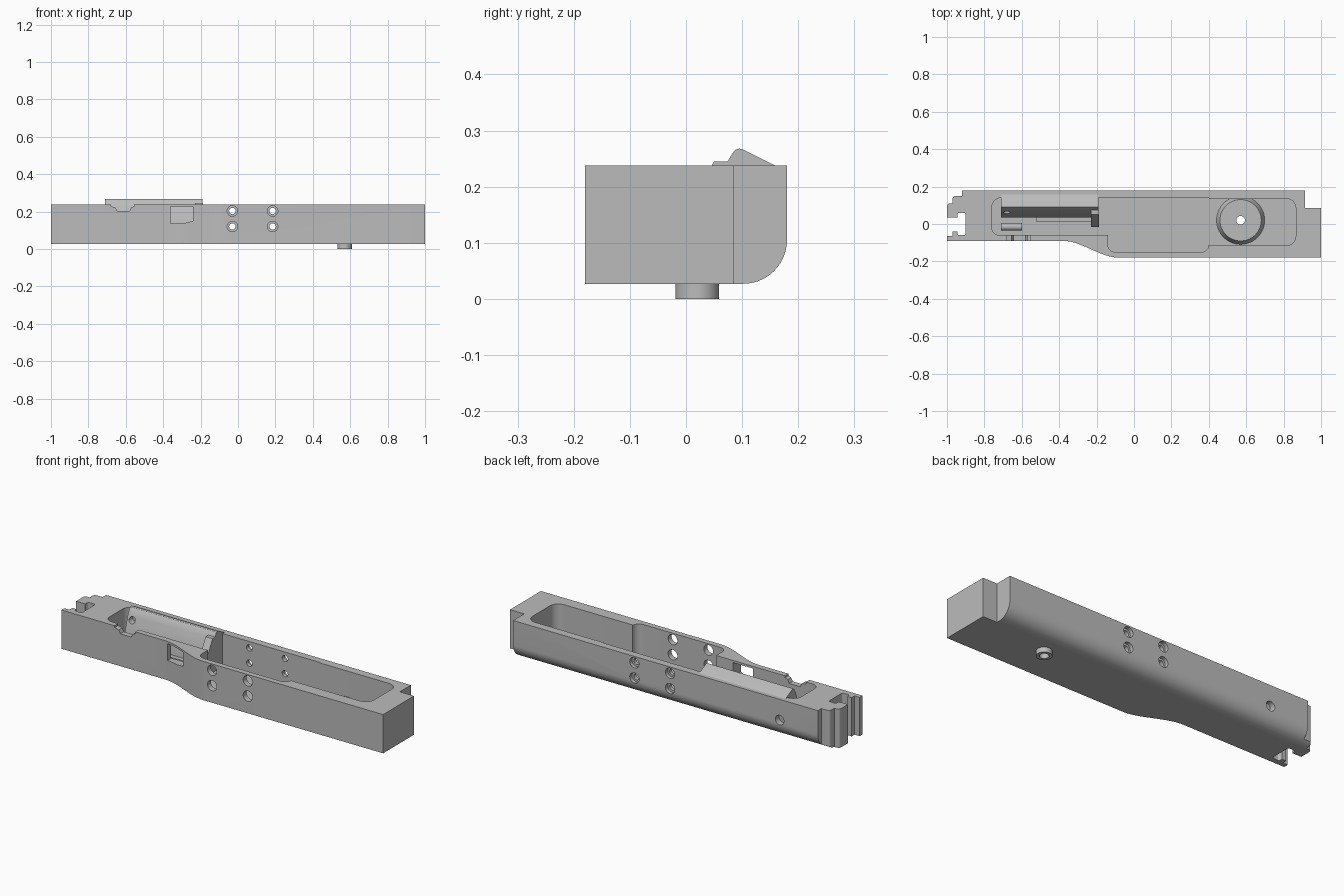
import bpy, bmesh, math
from mathutils import Vector

old = bpy.data.objects.get("Cube")
if old:
    bpy.data.objects.remove(old, do_unlink=True)

metal = bpy.data.materials.new("machined grey")
metal.use_nodes = True
GREY = (0.5, 0.5, 0.5, 1)
metal.diffuse_color = GREY
metal.node_tree.nodes["Principled BSDF"].inputs["Base Color"].default_value = GREY

BOTTOM, TOP, FLOOR = 0.027, 0.238, 0.06
PLACE = {"z": lambda u, v, w: (u, v, w),
         "y": lambda u, v, w: (u, w, v),
         "x": lambda u, v, w: (w, u, v)}


def rounded(points, steps=8):
    """Points are (u, v) or (u, v, radius); square corners become arcs."""
    out = []
    for i, p in enumerate(points):
        c = Vector(p[:2])
        if len(p) == 2:
            out.append(c)
            continue
        a = (Vector(points[i - 1][:2]) - c).normalized() * p[2]
        b = (Vector(points[(i + 1) % len(points)][:2]) - c).normalized() * p[2]
        for k in range(steps + 1):
            t = k / steps * math.pi / 2
            out.append(c + a * (1 - math.sin(t)) + b * (1 - math.cos(t)))
    return out


def prism(name, points, low, high, axis="z"):
    bm = bmesh.new()
    put = PLACE[axis]
    ends = [[bm.verts.new(put(p[0], p[1], w)) for p in points] for w in (low, high)]
    bm.faces.new(ends[0])
    bm.faces.new(ends[1])
    n = len(points)
    for i in range(n):
        j = (i + 1) % n
        bm.faces.new((ends[0][i], ends[0][j], ends[1][j], ends[1][i]))
    bmesh.ops.recalc_face_normals(bm, faces=bm.faces)
    mesh = bpy.data.meshes.new(name)
    bm.to_mesh(mesh)
    bm.free()
    mesh.materials.append(metal)
    obj = bpy.data.objects.new(name, mesh)
    bpy.context.collection.objects.link(obj)
    return obj


def box(name, x, y, z):
    return prism(name, [(x[0], y[0]), (x[1], y[0]), (x[1], y[1]), (x[0], y[1])], *z)


def rod(name, u, v, r, low, high, axis, sides=32):
    ring = [(u + r * math.cos(math.tau * k / sides), v + r * math.sin(math.tau * k / sides))
            for k in range(sides)]
    return prism(name, ring, low, high, axis)


def combine(obj, tool, operation="DIFFERENCE"):
    mod = obj.modifiers.new("shape", "BOOLEAN")
    mod.operation, mod.object, mod.solver = operation, tool, "EXACT"
    bpy.context.view_layer.objects.active = obj
    bpy.ops.object.modifier_apply(modifier=mod.name)
    bpy.data.objects.remove(tool, do_unlink=True)


# Housing outline, with the slotted left end and the curved step in front
step = []
for k in range(17):
    t = k / 16
    step.append((-0.38 + 0.3 * t, -0.09 - 0.09 * t * t * (3 - 2 * t)))
outline = [(-1, -0.09)] + step + [
    (1, -0.18), (1, 0.085), (0.915, 0.085), (0.915, 0.18), (-0.92, 0.18),
    (-0.92, 0.15), (-0.97, 0.15, 0.015), (-0.97, 0.11), (-1, 0.11, 0.015),
    (-1, 0.035), (-0.945, 0.035), (-0.945, 0.06, 0.012), (-0.9, 0.06, 0.012),
    (-0.9, -0.06, 0.012), (-0.945, -0.06, 0.012), (-0.945, -0.04),
    (-0.97, -0.04), (-0.97, -0.065), (-1, -0.065)]
housing = prism("housing", rounded(outline), BOTTOM, TOP)

# Rounded lower back edge
section = rounded([(-0.3, -0.1), (-0.3, 0.4), (0.18, 0.4), (0.18, BOTTOM, 0.078),
                   (0, BOTTOM), (0, -0.1)], 14)
combine(housing, prism("edge_form", section, -1.1, 1.1, "x"), "INTERSECT")

# Long stepped pocket
pocket = rounded([(-0.76, -0.06, 0.04), (-0.14, -0.06), (-0.14, -0.15, 0.04),
                  (0.4, -0.15, 0.04), (0.4, -0.115), (0.865, -0.115, 0.05),
                  (0.865, 0.135, 0.05), (0.4, 0.135), (0.4, 0.14), (-0.76, 0.14, 0.05)])
combine(housing, prism("pocket_cutter", pocket, FLOOR, 0.4))

# Window and top notch in the front wall
window = [(-0.36, 0.135), (-0.29, 0.137), (-0.24, 0.15), (-0.24, 0.226), (-0.36, 0.226)]
combine(housing, prism("window_cutter", window, -0.2, -0.03, "y"))
notch = [(-0.68, 0.3), (-0.68, 0.228), (-0.655, 0.222), (-0.645, 0.203),
         (-0.58, 0.203), (-0.57, 0.222), (-0.555, 0.228), (-0.555, 0.3)]
combine(housing, prism("notch_cutter", notch, -0.2, -0.04, "y"))

# Cross holes, wide in front and counterbored at the back
for x in (-0.03, 0.185):
    for z in (0.12, 0.203):
        combine(housing, rod("front_hole", x, z, 0.028, -0.3, 0, "y"))
        combine(housing, rod("back_hole", x, z, 0.017, 0, 0.3, "y"))
        combine(housing, rod("counterbore", x, z, 0.028, 0.16, 0.3, "y"))
combine(housing, rod("side_hole", -0.69, 0.125, 0.026, 0.1, 0.3, "y"))

# Round seat in the pocket and boss under it, bored through
CX, CY = 0.57, 0.02
combine(housing, rod("bore", CX, CY, 0.023, -0.1, 0.2, "z"))
seat = rod("round_seat", CX, CY, 0.13, FLOOR - 0.003, 0.1, "z", 64)
for v in seat.data.vertices:
    if v.co.z > 0.09:
        v.co.x = CX + (v.co.x - CX) * 0.85
        v.co.y = CY + (v.co.y - CY) * 0.85
combine(seat, rod("bore", CX, CY, 0.023, -0.1, 0.2, "z"))
boss = rod("bottom_boss", CX, CY, 0.039, 0, 0.04, "z", 48)
combine(boss, rod("bore", CX, CY, 0.023, -0.1, 0.2, "z"))

# Sloped insert with its ridge standing above the housing
ridge = [(0.158, TOP), (0.102, 0.266), (0.095, 0.268), (0.088, 0.266), (0.083, 0.26),
         (0.07, TOP), (0.035, 0.13), (0.035, FLOOR - 0.003), (0.145, FLOOR - 0.003)]
insert = prism("sloped_insert", ridge, -0.71, -0.19, "x")
combine(insert, rod("side_hole", -0.68, 0.21, 0.018, -0.1, 0.09, "y"))
tab = [(0.075, 0.245), (0.05, 0.245), (-0.015, 0.13), (-0.015, FLOOR - 0.003),
       (0.075, FLOOR - 0.003)]
prism("insert_end_tab", tab, -0.23, -0.188, "x")
box("insert_foot", (-0.52, -0.22), (0.01, 0.04), (FLOOR - 0.003, 0.1))
rod("cross_pin", -0.015, 0.1, 0.02, -0.71, -0.6, "x")
box("pin_support", (-0.7, -0.61), (-0.03, 0), (FLOOR - 0.003, 0.1))

# Smooth curved faces, crisp machined edges
for obj in (housing, seat, boss, insert, bpy.data.objects["cross_pin"]):
    bpy.ops.object.select_all(action="DESELECT")
    obj.select_set(True)
    bpy.context.view_layer.objects.active = obj
    bpy.ops.object.shade_smooth_by_angle(angle=math.radians(25))
